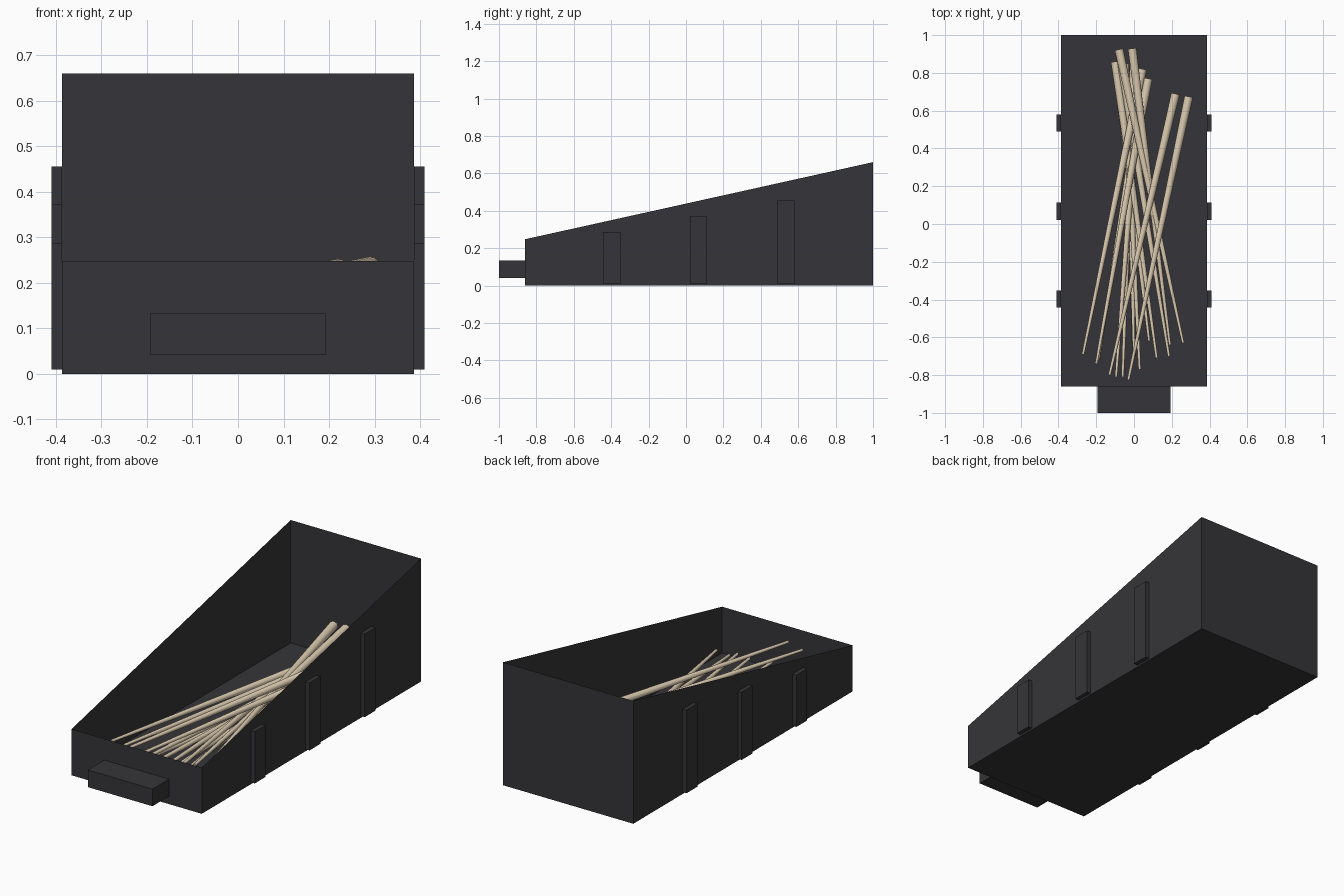
import bpy, math
from mathutils import Vector

if "Cube" in bpy.data.objects:
    bpy.data.objects.remove(bpy.data.objects["Cube"])


def material(name, rgb):
    m = bpy.data.materials.new(name)
    m.diffuse_color = (*rgb, 1)
    m.use_nodes = True
    m.node_tree.nodes["Principled BSDF"].inputs["Base Color"].default_value = m.diffuse_color
    return m


DARK = material("dark_plastic", (0.036, 0.036, 0.041))
WOOD = material("pale_wood", (0.74, 0.62, 0.45))


def mesh_object(name, verts, faces, mat):
    me = bpy.data.meshes.new(name)
    me.from_pydata(verts, [], faces)
    me.materials.append(mat)
    ob = bpy.data.objects.new(name, me)
    bpy.context.collection.objects.link(ob)
    return ob


def box(name, lo, hi):
    lo, hi = Vector(lo), Vector(hi)
    bpy.ops.mesh.primitive_cube_add(size=1, location=(lo + hi) / 2)
    ob = bpy.context.object
    ob.name = name
    ob.scale = hi - lo
    ob.data.materials.append(DARK)


def stick(i, butt, tip):
    a, b = Vector(butt), Vector(tip)
    d = a - b
    bpy.ops.mesh.primitive_cone_add(vertices=16, radius1=0.007, radius2=0.023,
                                    depth=d.length, location=(a + b) / 2)
    ob = bpy.context.object
    ob.name = f"stick_{i:02d}"
    ob.rotation_euler = d.to_track_quat('Z', 'Y').to_euler()
    ob.data.materials.append(WOOD)
    bpy.ops.object.shade_smooth_by_angle(angle=math.radians(40))


# Open thin-walled tray with a sloping rim
W, YF, YB, HF, HB = 0.387, -0.86, 1.0, 0.248, 0.66
mesh_object("tray",
            [(-W, YF, 0), (W, YF, 0), (W, YB, 0), (-W, YB, 0),
             (-W, YF, HF), (W, YF, HF), (W, YB, HB), (-W, YB, HB)],
            [(3, 2, 1, 0), (0, 1, 5, 4), (1, 2, 6, 5), (2, 3, 7, 6), (3, 0, 4, 7)], DARK)

# Front handle block
box("front_handle", (-0.192, -1.0, 0.042), (0.192, YF, 0.134))

# Side ribs, growing toward the back
for n, (y, top) in enumerate([(-0.397, 0.288), (0.067, 0.373), (0.535, 0.456)], 1):
    box(f"right_rib_{n}", (W, y - 0.046, 0.01), (0.41, y + 0.046, top))
    box(f"left_rib_{n}", (-0.41, y - 0.046, 0.01), (-W, y + 0.046, top))

# Pile of tapered sticks: thick end x, y, z then tip x, y, z
PILE = [
    ((-0.08, 0.925, 0.205), (0.26, -0.63, 0.137)),
    ((-0.01, 0.93, 0.205), (0.19, -0.64, 0.125)),
    ((0.22, 0.69, 0.23), (-0.13, -0.80, 0.177)),
    ((0.29, 0.675, 0.235), (-0.03, -0.825, 0.185)),
    ((0.045, 0.82, 0.14), (-0.27, -0.69, 0.15)),
    ((0.075, 0.77, 0.14), (-0.20, -0.74, 0.15)),
    ((-0.10, 0.86, 0.11), (0.12, -0.71, 0.10)),
    ((-0.07, 0.87, 0.12), (0.185, -0.70, 0.11)),
    ((-0.05, 0.85, 0.07), (0.03, -0.77, 0.08)),
    ((0.03, 0.80, 0.09), (-0.095, -0.81, 0.10)),
    ((0.0, 0.84, 0.06), (-0.06, -0.81, 0.07)),
    ((-0.09, 0.82, 0.03), (0.08, -0.62, 0.03)),
    ((0.05, 0.76, 0.03), (-0.19, -0.72, 0.03)),
    ((-0.03, 0.80, 0.03), (0.0, -0.70, 0.02)),
]
for i, (butt, tip) in enumerate(PILE, 1):
    stick(i, butt, tip)
